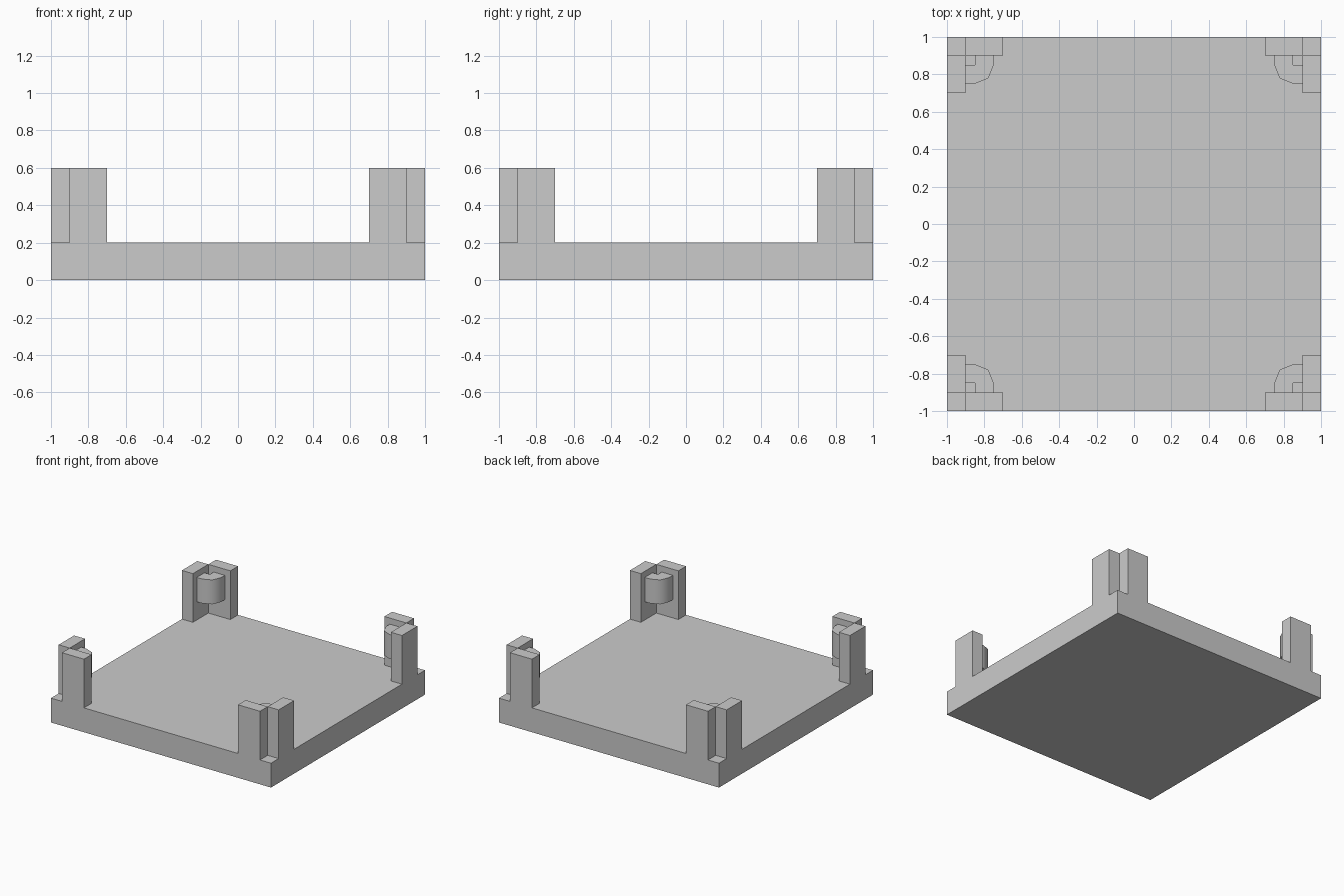
import bpy, bmesh, math

if "Cube" in bpy.data.objects:
    bpy.data.objects.remove(bpy.data.objects["Cube"])


def finish(bm, name):
    bmesh.ops.recalc_face_normals(bm, faces=bm.faces)
    mesh = bpy.data.meshes.new(name)
    bm.to_mesh(mesh)
    bm.free()
    obj = bpy.data.objects.new(name, mesh)
    bpy.context.collection.objects.link(obj)
    return obj


def extrude_up(bm, faces, height):
    made = bmesh.ops.extrude_face_region(bm, geom=faces)["geom"]
    bmesh.ops.translate(bm, vec=(0, 0, height),
                        verts=[g for g in made if isinstance(g, bmesh.types.BMVert)])


# Square tray base with paired corner posts raised out of its top
bm = bmesh.new()
lines = [-1, -0.9, -0.7, 0.7, 0.9, 1]
grid = [[bm.verts.new((x, y, 0)) for y in lines] for x in lines]
for i in range(5):
    for j in range(5):
        bm.faces.new((grid[i][j], grid[i + 1][j], grid[i + 1][j + 1], grid[i][j + 1]))
extrude_up(bm, bm.faces[:], 0.2)
bm.normal_update()
posts = []
for f in bm.faces:
    c = f.calc_center_median()
    a, b = sorted((abs(c.x), abs(c.y)))
    if c.z > 0.19 and abs(a - 0.8) < 0.01 and b > 0.9:
        posts.append(f)
top = bmesh.ops.extrude_discrete_faces(bm, faces=posts)["faces"]
bmesh.ops.translate(bm, vec=(0, 0, 0.4), verts=[v for f in top for v in f.verts])
# Weld the extruded post tops to the tray with side walls
for f in top:
    f.normal_update()
for f in top:
    for e in f.edges:
        if not e.link_faces:
            print("open edge")
base = finish(bm, "tray_with_corner_posts")

# Rounded clip inside each corner, with a square notch facing the corner
bm = bmesh.new()
arc = [(0.85 - 0.1 * math.sin(a), 0.85 - 0.1 * math.cos(a))
       for a in (0, math.pi / 4, math.pi / 2)]
profile = [(0.9, 0.75)] + arc + [(0.75, 0.9), (0.85, 0.9), (0.85, 0.85), (0.9, 0.85)]
face = bm.faces.new([bm.verts.new((x, y, 0.35)) for x, y in profile])
extrude_up(bm, [face], 0.2)
clip = finish(bm, "corner_clips")
mirror = clip.modifiers.new("four_corners", "MIRROR")
mirror.use_axis = (True, True, False)
mirror.use_mirror_merge = False
bpy.context.view_layer.objects.active = clip
clip.select_set(True)
bpy.ops.object.shade_smooth_by_angle(angle=math.radians(50))
